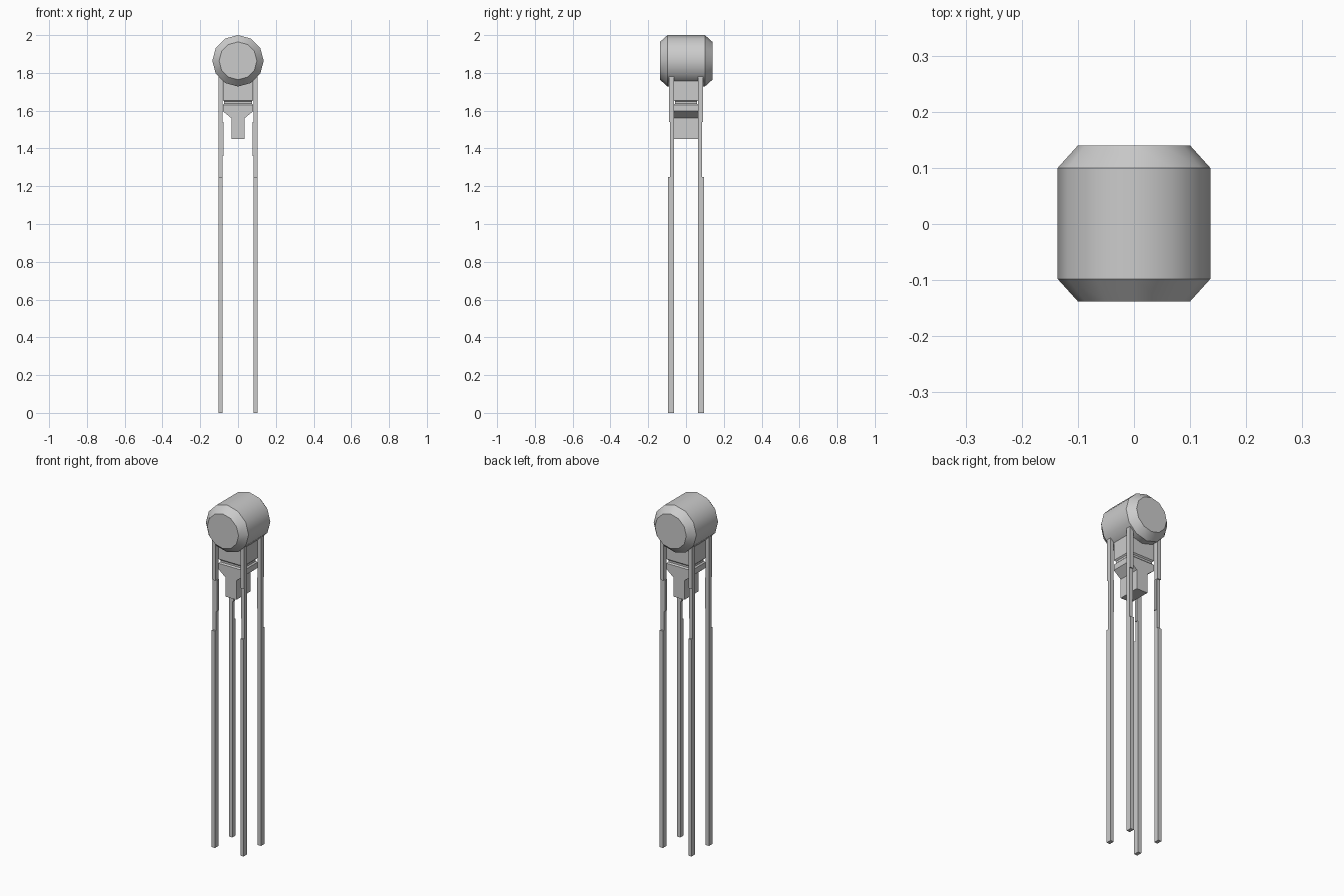
import bpy, bmesh, math
from mathutils import Vector

cube = bpy.data.objects.get("Cube")
if cube:
    bpy.data.objects.remove(cube, do_unlink=True)

grey = bpy.data.materials.new("light grey")
grey.use_nodes = True
grey.diffuse_color = (0.6, 0.6, 0.6, 1)
grey.node_tree.nodes["Principled BSDF"].inputs["Base Color"].default_value = (0.6, 0.6, 0.6, 1)


def loft(name, rings):
    """Closed solid skinned through rings of equal point count."""
    bm = bmesh.new()
    loops = [[bm.verts.new(p) for p in ring] for ring in rings]
    n = len(loops[0])
    for a, b in zip(loops, loops[1:]):
        for i in range(n):
            j = (i + 1) % n
            bm.faces.new((a[i], a[j], b[j], b[i]))
    bm.faces.new(loops[0])
    bm.faces.new(loops[-1])
    bmesh.ops.recalc_face_normals(bm, faces=bm.faces)
    mesh = bpy.data.meshes.new(name)
    bm.to_mesh(mesh)
    bm.free()
    mesh.materials.append(grey)
    obj = bpy.data.objects.new(name, mesh)
    bpy.context.collection.objects.link(obj)
    return obj


def rect(cx, cy, hx, hy, z):
    return [Vector((cx + sx * hx, cy + sy * hy, z))
            for sx, sy in ((-1, -1), (1, -1), (1, 1), (-1, 1))]


def box(name, x, y, z):
    """Box spanning three (low, high) ranges."""
    cx, cy = sum(x) / 2, sum(y) / 2
    hx, hy = abs(x[1] - x[0]) / 2, abs(y[1] - y[0]) / 2
    return loft(name, [rect(cx, cy, hx, hy, h) for h in z])


# Barrel lying front to back, with chamfered ends
SIDES, CENTRE = 12, 1.864


def circle(y, r):
    return [Vector((r * math.cos(i * math.tau / SIDES), y,
                    CENTRE + r * math.sin(i * math.tau / SIDES)))
            for i in range(SIDES)]


barrel = loft("barrel", [circle(y, r) for y, r in
                         ((-0.138, 0.1), (-0.098, 0.136), (0.1, 0.136), (0.14, 0.1))])
bpy.context.view_layer.objects.active = barrel
barrel.select_set(True)
bpy.ops.object.shade_smooth_by_angle(angle=math.radians(32))

# Neck block with a shallow groove, narrowing to a stem
profile = ((1.79, 0), (1.655, 0), (1.648, 0.007), (1.637, 0.007), (1.63, 0), (1.597, 0))
rings = [rect(0, 0, 0.08 - d, 0.064 - d, z) for z, d in profile]
rings += [rect(0, 0, 0.035, 0.064, z) for z in (1.56, 1.45)]
loft("neck_block", rings)

# Four slender legs in three sections, each with an inner splice plate
for side, sx in (("left", 1), ("right", -1)):
    for end, sy in (("front", -1), ("back", 1)):
        name = f"{end}_{side}_leg"
        x = (sx * 0.081, sx * 0.102)
        box(name + "_upper", x, (sy * 0.064, sy * 0.091), (1.54, 1.78))
        box(name + "_middle", x, (sy * 0.064, sy * 0.085), (1.25, 1.54))
        box(name + "_lower", x, (sy * 0.064, sy * 0.095), (0, 1.25))
        box(name + "_plate", (sx * 0.076, sx * 0.081),
            (sy * 0.066, sy * 0.083), (1.36, 1.54))
